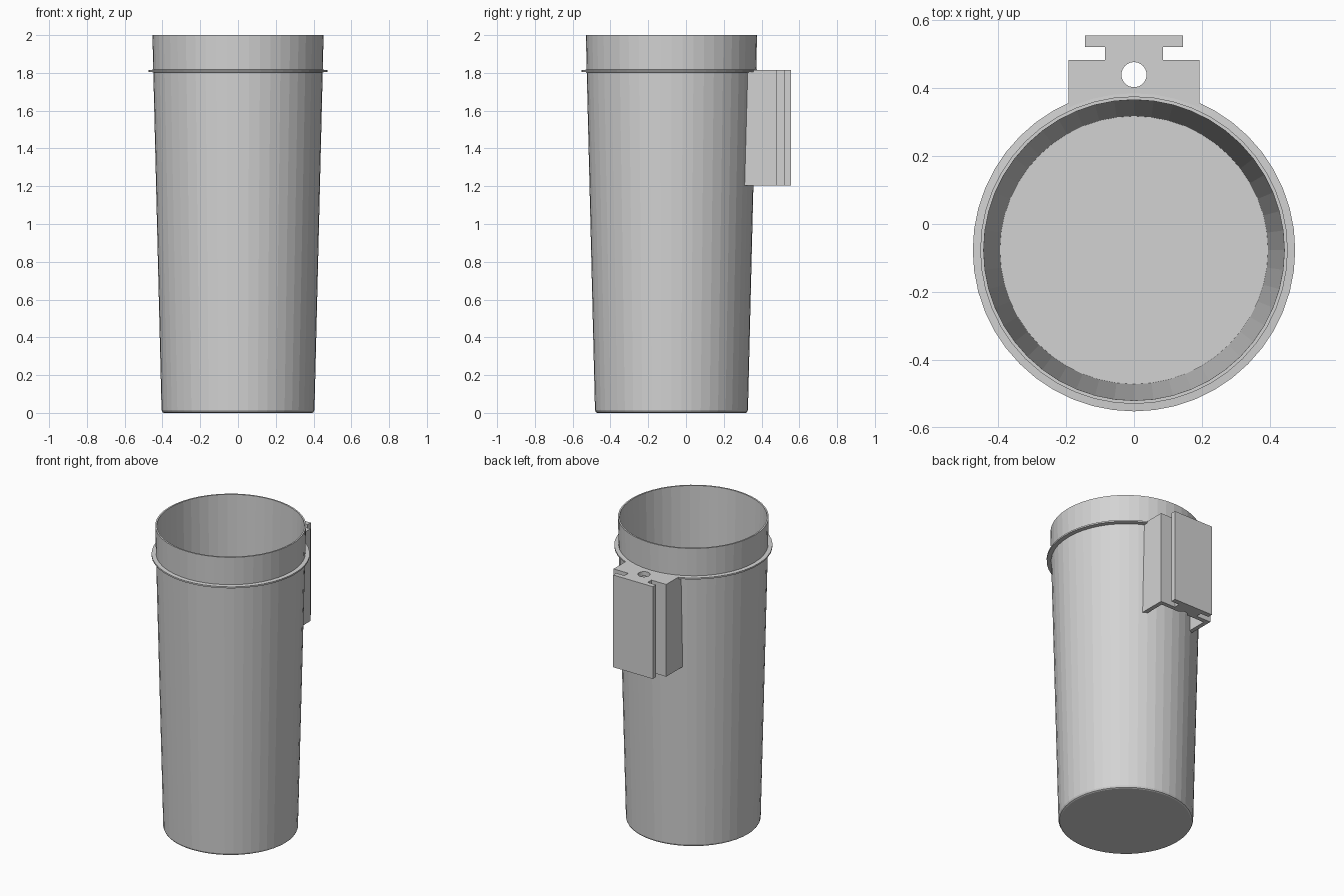
import bpy, bmesh, math

if "Cube" in bpy.data.objects:
    bpy.data.objects.remove(bpy.data.objects["Cube"])

SEG = 48
CY = -0.077          # cup axis in y
Z0, Z1 = 1.205, 1.816  # bracket bottom and top

grey = bpy.data.materials.new("plain_grey")
grey.diffuse_color = (0.65, 0.65, 0.65, 1)
grey.use_nodes = True
grey.node_tree.nodes["Principled BSDF"].inputs["Base Color"].default_value = grey.diffuse_color


def finish(name, bm):
    bmesh.ops.recalc_face_normals(bm, faces=bm.faces[:])
    me = bpy.data.meshes.new(name)
    bm.to_mesh(me)
    bm.free()
    me.materials.append(grey)
    ob = bpy.data.objects.new(name, me)
    bpy.context.collection.objects.link(ob)
    return ob


def loft(name, low, high, z0, z1):
    """Prism between two outlines with the same number of points."""
    bm = bmesh.new()
    a = [bm.verts.new((x, y, z0)) for x, y in low]
    b = [bm.verts.new((x, y, z1)) for x, y in high]
    n = len(a)
    bm.faces.new(a)
    bm.faces.new(b)
    for i in range(n):
        j = (i + 1) % n
        bm.faces.new((a[i], a[j], b[j], b[i]))
    return finish(name, bm)


def arc(half, r, n=10):
    """Curve along the cup wall from x = -half to x = +half."""
    xs = [-half + 2 * half * i / n for i in range(n + 1)]
    return [(x, CY + math.sqrt(r * r - x * x)) for x in xs]


def cut(target, cutter):
    mod = target.modifiers.new("cut", 'BOOLEAN')
    mod.operation = 'DIFFERENCE'
    mod.solver = 'EXACT'
    mod.object = cutter
    bpy.context.view_layer.objects.active = target
    bpy.ops.object.modifier_apply(modifier=mod.name)
    bpy.data.objects.remove(cutter)


# Tapered cup with rounded foot, thin collar ring and hollow inside
profile = [(0.392, 0.0), (0.400, 0.004), (0.405, 0.015),
           (0.4485, 1.803), (0.475, 1.805), (0.475, 1.815), (0.449, 1.817),
           (0.453, 2.0), (0.443, 2.0), (0.395, 0.015)]
bm = bmesh.new()
rings = []
for r, z in profile:
    rings.append([bm.verts.new((r * math.cos(2 * math.pi * i / SEG),
                                CY + r * math.sin(2 * math.pi * i / SEG), z))
                  for i in range(SEG)])
for lo, hi in zip(rings, rings[1:]):
    for i in range(SEG):
        j = (i + 1) % SEG
        bm.faces.new((lo[i], lo[j], hi[j], hi[i]))
bm.faces.new(rings[0])
bm.faces.new(rings[-1])
cup = finish("cup", bm)

# Mounting bracket with T-shaped rail, front edge follows the cup wall
right = [(0.193, 0.483), (0.085, 0.483), (0.085, 0.522), (0.145, 0.522), (0.145, 0.555)]
rail = right + [(-x, y) for x, y in reversed(right)]
bracket = loft("mounting_bracket", arc(0.193, 0.430) + rail,
               arc(0.193, 0.443) + rail, Z0, Z1)

# Pocket open underneath
pocket = [(0.165, 0.455), (-0.165, 0.455)]
cut(bracket, loft("pocket_cutter", arc(0.165, 0.41) + pocket,
                  arc(0.165, 0.42) + pocket, Z0 - 0.1, Z1 - 0.03))

# Round hole through the bracket
circle = [(0.037 * math.cos(2 * math.pi * i / 32),
           0.44 + 0.037 * math.sin(2 * math.pi * i / 32)) for i in range(32)]
cut(bracket, loft("hole_cutter", circle, circle, Z0 - 0.1, Z1 + 0.1))
